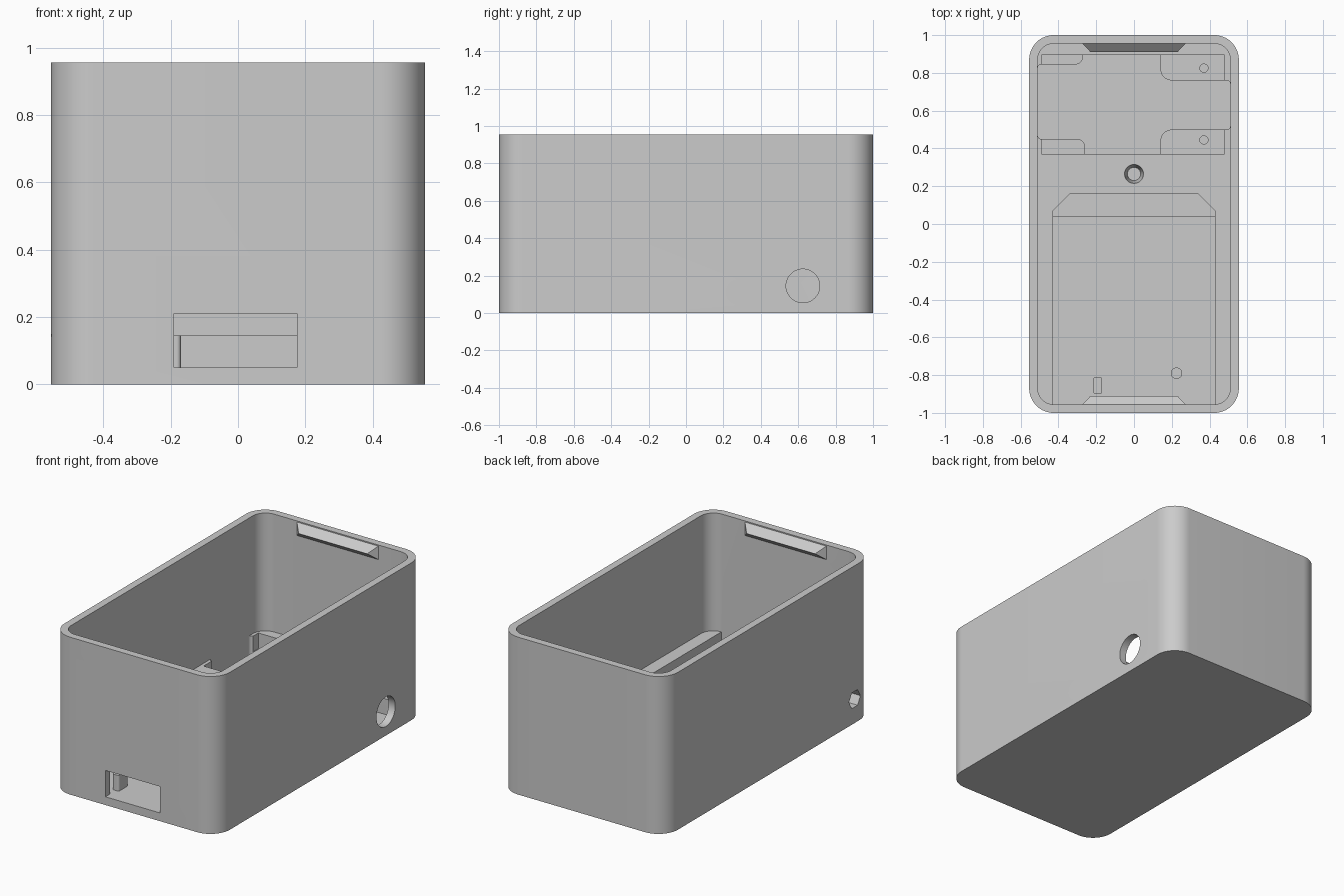
import bpy, bmesh, math
from mathutils import Vector

if "Cube" in bpy.data.objects:
    bpy.data.objects.remove(bpy.data.objects["Cube"], do_unlink=True)

grey = bpy.data.materials.new("plain grey")
grey.use_nodes = True
COLOUR = (0.6, 0.6, 0.6, 1)
grey.diffuse_color = COLOUR
grey.node_tree.nodes["Principled BSDF"].inputs["Base Color"].default_value = COLOUR

FLOOR, DECK, STEP, TOP = 0.05, 0.24, 0.145, 0.955
OVER = DECK + 0.03


def make(name, bm):
    bmesh.ops.recalc_face_normals(bm, faces=bm.faces)
    mesh = bpy.data.meshes.new(name)
    bm.to_mesh(mesh)
    bm.free()
    mesh.materials.append(grey)
    ob = bpy.data.objects.new(name, mesh)
    bpy.context.collection.objects.link(ob)
    return ob


def rounded(corners, steps=8):
    """Outline through (x, y, radius) corners with filleted arcs."""
    out = []
    for i, (x, y, r) in enumerate(corners):
        p = Vector((x, y))
        if r == 0:
            out.append(p)
            continue
        a = (Vector(corners[i - 1][:2]) - p).normalized()
        b = (Vector(corners[(i + 1) % len(corners)][:2]) - p).normalized()
        centre = p + (a + b) * r          # right-angled corners
        for k in range(steps + 1):
            t = k / steps * math.pi / 2
            out.append(centre - b * r * math.cos(t) - a * r * math.sin(t))
    return out


def prism(name, corners, z0, z1, steps=8):
    bm = bmesh.new()
    base = bm.faces.new([bm.verts.new((p.x, p.y, z0)) for p in rounded(corners, steps)])
    top = bmesh.ops.extrude_face_region(bm, geom=[base])["geom"]
    verts = [g for g in top if isinstance(g, bmesh.types.BMVert)]
    bmesh.ops.translate(bm, verts=verts, vec=(0, 0, z1 - z0))
    return make(name, bm)


def rect(x0, x1, y0, y1, r=0):
    return [(x0, y0, r), (x1, y0, r), (x1, y1, r), (x0, y1, r)]


def rod(name, centre, r1, r2, depth, sides=32, sideways=False):
    bm = bmesh.new()
    bmesh.ops.create_cone(bm, cap_ends=True, segments=sides, radius1=r1, radius2=r2, depth=depth)
    ob = make(name, bm)
    ob.location = centre
    if sideways:
        ob.rotation_euler.y = math.pi / 2
    return ob


# Solid body, hollowed down to the deck
case = prism("case", rect(-0.555, 0.555, -1, 1, 0.13), 0, TOP, 16)
cutters = [prism("cavity", rect(-0.51, 0.51, -0.955, 0.955, 0.085), DECK, 1.1, 16)]

# Front pocket: deep part plus a raised, chamfered end
cutters.append(prism("front_pocket", rect(-0.43, 0.43, -0.955, 0.04), FLOOR, OVER))
cutters.append(prism("pocket_end", [(-0.43, 0.0, 0), (0.43, 0.0, 0), (0.43, 0.07, 0),
                                    (0.34, 0.16, 0), (-0.34, 0.16, 0), (-0.43, 0.07, 0)],
                     STEP, OVER))

# Rear pocket: shallow corner ledges around a deep cross
cutters.append(prism("rear_ledges", rect(-0.49, 0.48, 0.37, 0.895), STEP, OVER))
cross = [(-0.26, 0.37, 0), (0.14, 0.37, 0), (0.14, 0.5, 0.06), (0.51, 0.5, 0.02),
         (0.51, 0.76, 0.02), (0.14, 0.76, 0.06), (0.14, 0.895, 0), (-0.27, 0.895, 0),
         (-0.27, 0.845, 0.04), (-0.51, 0.845, 0.02), (-0.51, 0.45, 0.02), (-0.26, 0.45, 0.04)]
cutters.append(prism("rear_cross", cross, FLOOR, OVER))

# Screw holes, wall openings and port slot
for y in (0.445, 0.825):
    cutters.append(rod("ledge_hole", (0.37, y, 0.12), 0.022, 0.022, 0.1, 20))
cutters.append(rod("insert_hole", (0, 0.265, 0.18), 0.035, 0.05, 0.122))
cutters.append(rod("side_opening", (0.54, 0.625, 0.145), 0.09, 0.09, 0.12, 48, True))
cutters.append(rod("hex_opening", (-0.5, -0.825, 0.145), 0.055, 0.055, 0.2, 6, True))
cutters.append(prism("port_slot", rect(-0.19, 0.175, -1.05, -0.9), FLOOR, 0.21))

for cutter in cutters:
    cutter.hide_render = True
    mod = case.modifiers.new(cutter.name, "BOOLEAN")
    mod.operation, mod.solver, mod.object = "DIFFERENCE", "EXACT", cutter
bpy.context.view_layer.update()
result = bpy.data.meshes.new_from_object(
    case.evaluated_get(bpy.context.evaluated_depsgraph_get()))
case.modifiers.clear()
case.data = result
for cutter in cutters:
    bpy.data.objects.remove(cutter, do_unlink=True)

# Board supports in the front pocket
post = prism("board_stop", rect(-0.215, -0.17, -0.9, -0.81, 0.012), FLOOR - 0.005, STEP)
pin = rod("board_pin", (0.225, -0.79, 0.095), 0.03, 0.03, 0.1)

# Snap ridges on the end walls
ridges = []
for name, s in (("front_ridge", -1), ("back_ridge", 1)):
    bm = bmesh.new()
    for x, y, z in ((0.275, 0.957, 0.95), (0.275, 0.957, 0.865), (0.23, 0.91, 0.907)):
        for side in (-1, 1):
            bm.verts.new((side * x, s * y, z))
    bmesh.ops.convex_hull(bm, input=bm.verts)
    ridges.append(make(name, bm))

# Smooth round walls, crisp edges
bpy.ops.object.select_all(action="DESELECT")
for ob in [case, post, pin] + ridges:
    ob.select_set(True)
bpy.context.view_layer.objects.active = case
bpy.ops.object.shade_smooth_by_angle(angle=math.radians(30))
